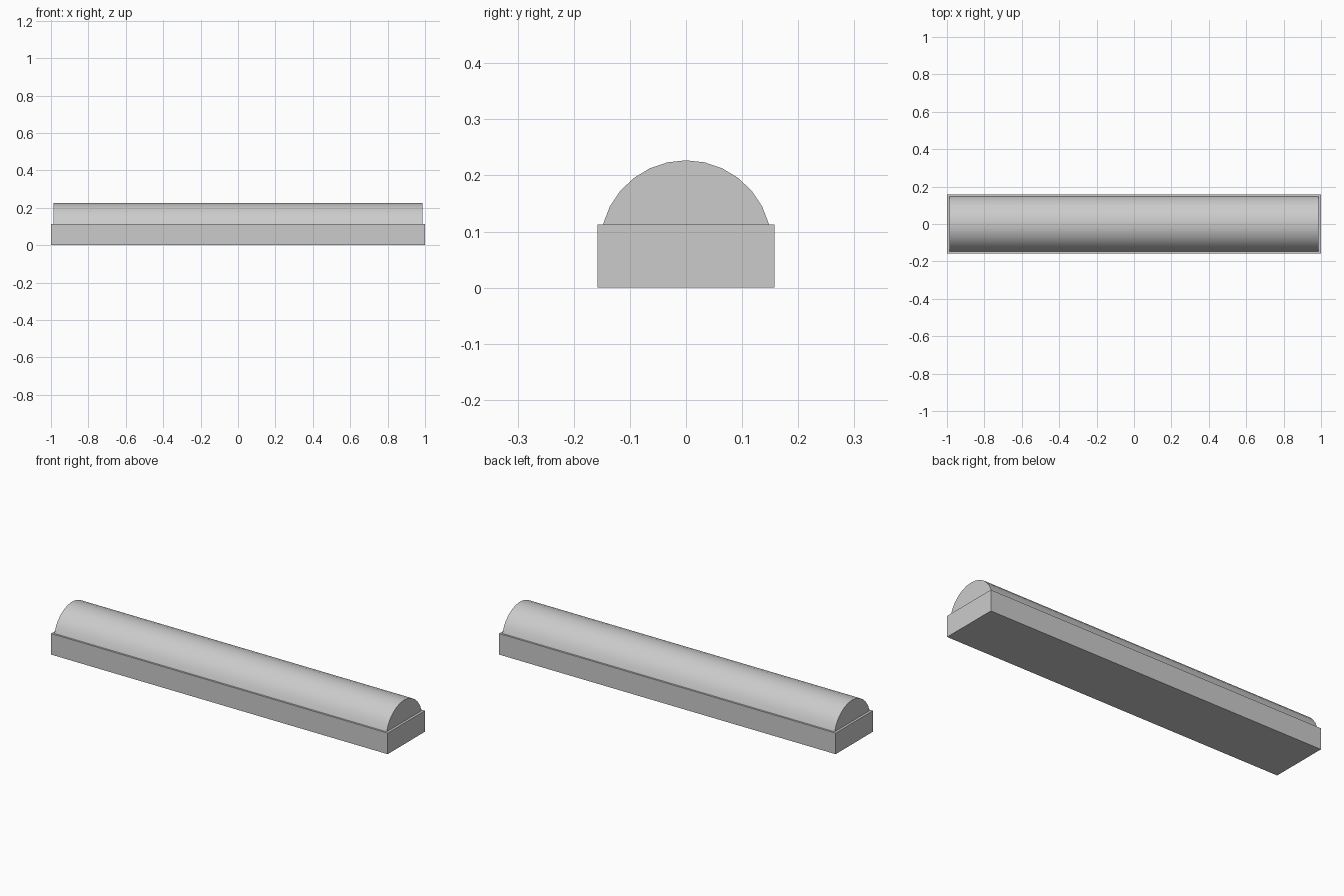
import bpy, bmesh, math

if "Cube" in bpy.data.objects:
    bpy.data.objects.remove(bpy.data.objects["Cube"])

BASE_TOP = 0.113
RADIUS, CENTRE_Z = 0.153, 0.074   # circle the rounded cover follows
SEGMENTS = 12


def add_object(name, bm):
    bmesh.ops.recalc_face_normals(bm, faces=bm.faces)
    mesh = bpy.data.meshes.new(name)
    bm.to_mesh(mesh)
    bm.free()
    obj = bpy.data.objects.new(name, mesh)
    bpy.context.collection.objects.link(obj)
    bpy.ops.object.select_all(action='DESELECT')
    obj.select_set(True)
    bpy.context.view_layer.objects.active = obj
    bpy.ops.object.shade_smooth_by_angle(angle=math.radians(35))
    return obj


def arched_prism(name, x0, x1):
    """Solid with an arched cross-section, running from x0 to x1."""
    half = math.acos((BASE_TOP - CENTRE_Z) / RADIUS)
    bm = bmesh.new()
    profile = []
    for i in range(SEGMENTS + 1):
        a = -half + 2 * half * i / SEGMENTS
        profile.append(bm.verts.new((x0, RADIUS * math.sin(a),
                                     CENTRE_Z + RADIUS * math.cos(a))))
    face = bm.faces.new(profile)
    # keep the starting face so the solid is closed at both ends
    result = bmesh.ops.extrude_face_region(bm, geom=[face], use_keep_orig=True)
    moved = [v for v in result["geom"] if isinstance(v, bmesh.types.BMVert)]
    bmesh.ops.translate(bm, verts=moved, vec=(x1 - x0, 0, 0))
    return add_object(name, bm)


# Rectangular base housing
bm = bmesh.new()
bmesh.ops.create_cube(bm, size=1)
bmesh.ops.scale(bm, verts=bm.verts, vec=(2.0, 0.316, BASE_TOP))
bmesh.ops.translate(bm, verts=bm.verts, vec=(0, 0, BASE_TOP / 2))
add_object("base_housing", bm)

# Long rounded cover in neutral grey
cover = arched_prism("rounded_cover", -0.907, 0.907)
grey = bpy.data.materials.new("neutral_grey")
grey.diffuse_color = (0.6, 0.6, 0.6, 1)
grey.use_nodes = True
grey.node_tree.nodes["Principled BSDF"].inputs["Base Color"].default_value = grey.diffuse_color
cover.data.materials.append(grey)

# Matching caps at both ends
for side, label in ((-1, "left"), (1, "right")):
    arched_prism(label + "_end_cap", side * 0.907, side * 0.987)
